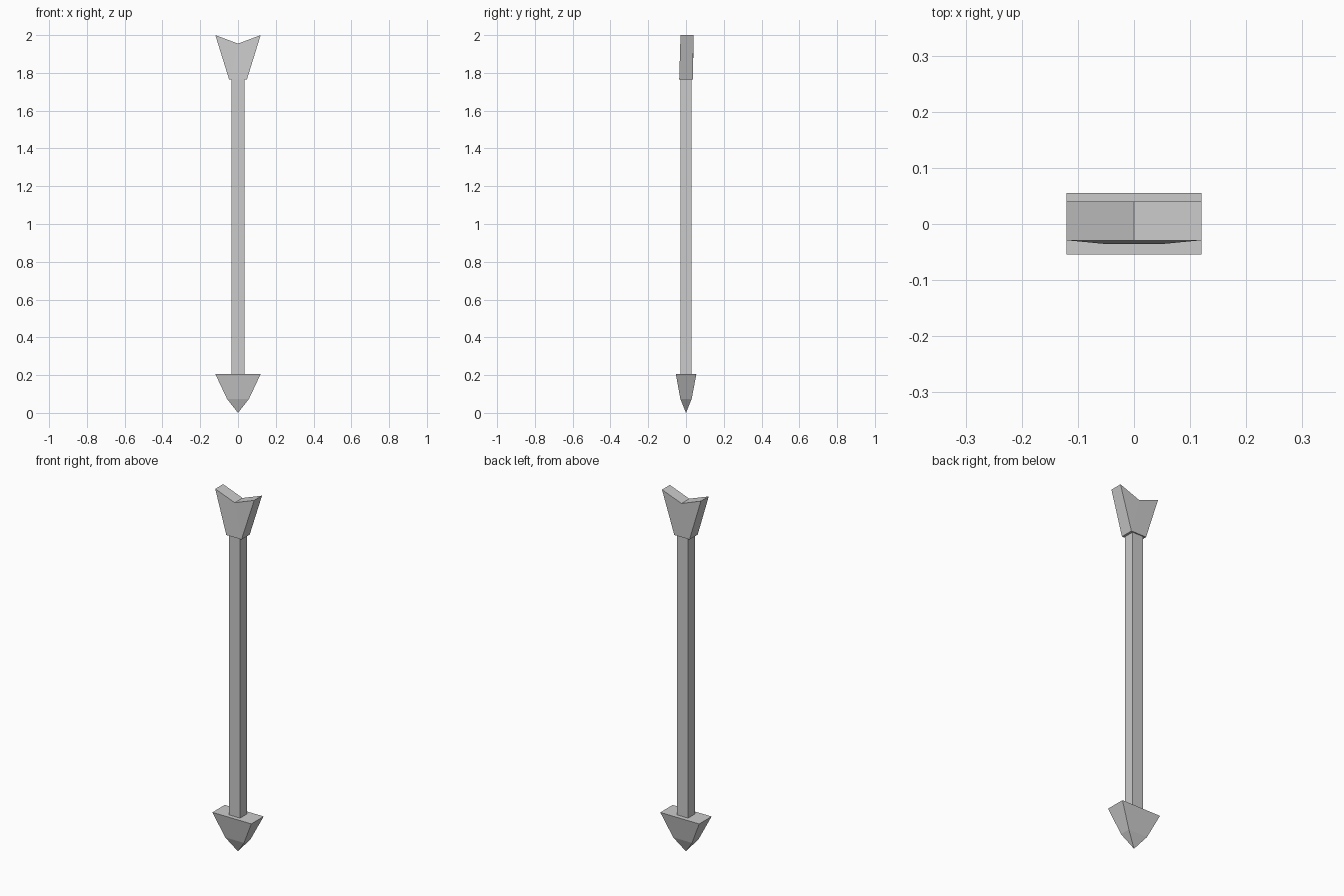
import bpy

if "Cube" in bpy.data.objects:
    bpy.data.objects.remove(bpy.data.objects["Cube"])


def make(name, verts, faces):
    mesh = bpy.data.meshes.new(name)
    mesh.from_pydata(verts, [], faces)
    obj = bpy.data.objects.new(name, mesh)
    bpy.context.collection.objects.link(obj)
    return obj


def ring(hx, y0, y1, z):
    return [(-hx, y0, z), (hx, y0, z), (hx, y1, z), (-hx, y1, z)]


def sides(a, b):
    # quads joining two four-point rings
    return [(a + i, a + (i + 1) % 4, b + (i + 1) % 4, b + i) for i in range(4)]


# Shaft: plain square bar
make("shaft", ring(0.034, -0.03, 0.03, 0.205) + ring(0.034, -0.03, 0.03, 1.77),
     sides(0, 4) + [(3, 2, 1, 0), (4, 5, 6, 7)])

# Arrowhead: two tapered stages ending in a point
make("arrowhead",
     [(0, 0, 0)] + ring(0.058, -0.03, 0.03, 0.074) + ring(0.12, -0.054, 0.055, 0.206),
     [(0, 1 + (i + 1) % 4, 1 + i) for i in range(4)] + sides(1, 5) + [(5, 6, 7, 8)])

# Fletching: flared block with a notched top
profile = [(-0.047, 1.765), (0.047, 1.765), (0.12, 2.0), (0, 1.955), (-0.12, 2.0)]
front = [(x, -0.036 if z < 1.8 else -0.029, z) for x, z in profile]
back = [(x, 0.036 if z < 1.8 else 0.04, z) for x, z in profile]
walls = [(i, i + 5, (i + 1) % 5 + 5, (i + 1) % 5) for i in range(5)]
# front and back are split along the notch so the faces stay flat
caps = [(0, 1, 3), (1, 2, 3), (0, 3, 4)]
make("fletching", front + back,
     walls + caps + [tuple(i + 5 for i in reversed(f)) for f in caps])
